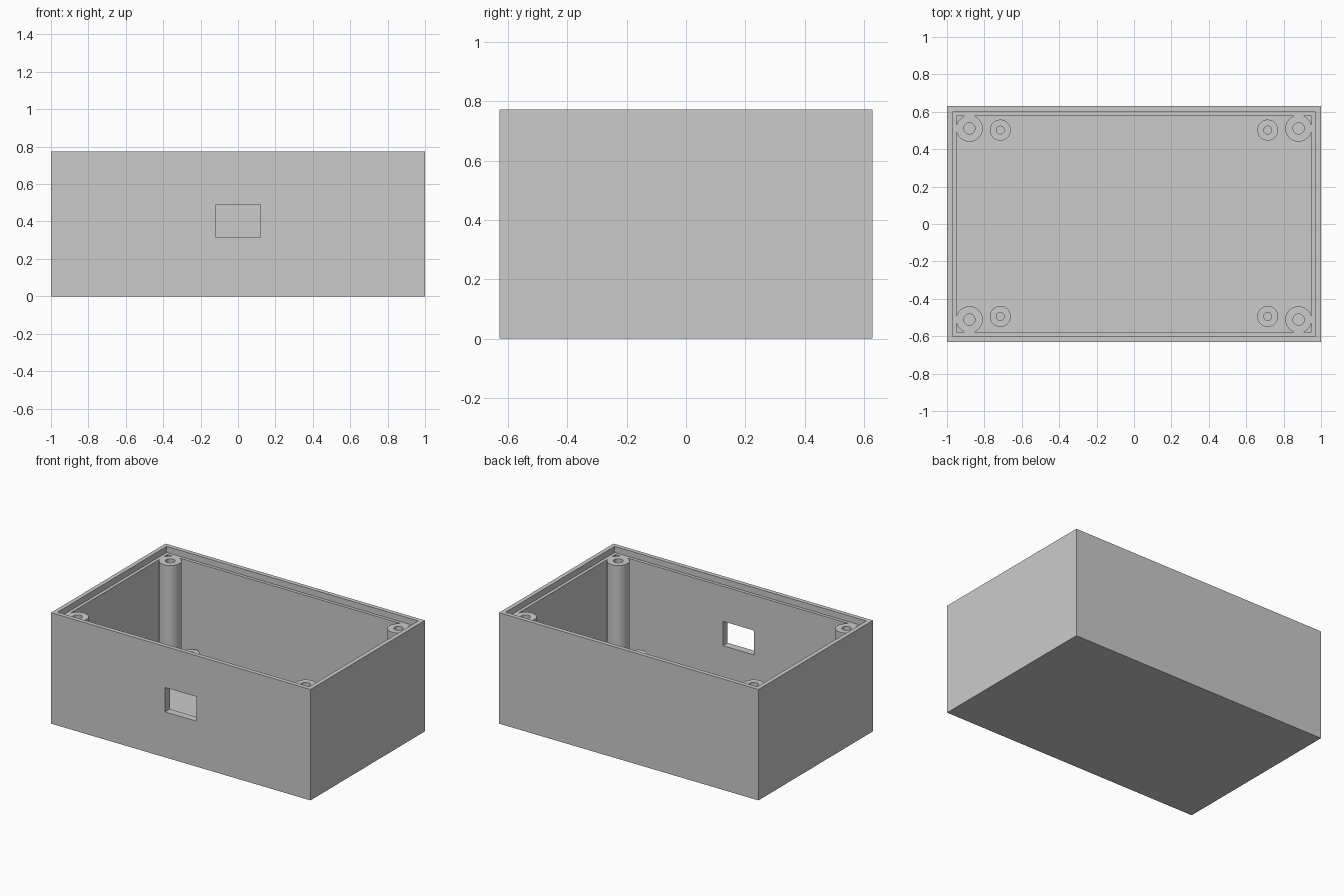
import bpy, bmesh, math

cube = bpy.data.objects.get("Cube")
if cube:
    bpy.data.objects.remove(cube, do_unlink=True)

HX, HY, HEIGHT = 1.0, 0.63, 0.773     # half sizes and height of the box
LIP, WALL = 0.03, 0.052               # rim thickness above and below the ledge
LEDGE, FLOOR = 0.731, 0.05            # heights of the ledge and the inner floor

grey = bpy.data.materials.new("light_grey")
grey.use_nodes = True
grey.diffuse_color = (0.6, 0.6, 0.6, 1)
grey.node_tree.nodes["Principled BSDF"].inputs["Base Color"].default_value = (0.6, 0.6, 0.6, 1)


def finish(name, bm):
    bmesh.ops.recalc_face_normals(bm, faces=bm.faces)
    mesh = bpy.data.meshes.new(name)
    bm.to_mesh(mesh)
    bm.free()
    mesh.materials.append(grey)
    obj = bpy.data.objects.new(name, mesh)
    bpy.context.collection.objects.link(obj)
    return obj


def bridge(bm, rings):
    for a, b in zip(rings, rings[1:]):
        n = len(a)
        for i in range(n):
            j = (i + 1) % n
            bm.faces.new((a[i], a[j], b[j], b[i]))


# Open box: rectangular loops run up the outside, over the rim and down inside
def enclosure():
    bm = bmesh.new()
    steps = [(0, 0), (0, HEIGHT), (LIP, HEIGHT), (LIP, LEDGE), (WALL, LEDGE), (WALL, FLOOR)]
    rings = [[bm.verts.new((sx * (HX - d), sy * (HY - d), z))
              for sx, sy in ((-1, -1), (1, -1), (1, 1), (-1, 1))] for d, z in steps]
    bridge(bm, rings)
    bm.faces.new(rings[0])
    bm.faces.new(rings[-1])
    return finish("enclosure", bm)


# Hollow round post with a blind screw hole
def post(name, x, y, radius, hole, top, segments=48):
    bm = bmesh.new()
    steps = [(radius, FLOOR - 0.01), (radius, top), (hole, top), (hole, FLOOR + 0.002)]
    angles = [2 * math.pi * i / segments for i in range(segments)]
    rings = [[bm.verts.new((x + r * math.cos(a), y + r * math.sin(a), z)) for a in angles]
             for r, z in steps]
    bridge(bm, rings)
    bm.faces.new(rings[0])
    bm.faces.new(rings[-1])
    obj = finish(name, bm)
    bpy.ops.object.select_all(action='DESELECT')
    obj.select_set(True)
    bpy.context.view_layer.objects.active = obj
    bpy.ops.object.shade_smooth_by_angle(angle=math.radians(30))


box = enclosure()

# Rectangular port through the front wall
bm = bmesh.new()
bmesh.ops.create_cube(bm, size=1)
for v in bm.verts:
    v.co = (v.co.x * 0.24, -HY + v.co.y * 0.2, 0.402 + v.co.z * 0.17)
cutter = finish("port_cutter", bm)
cutter.hide_render = True
cut = box.modifiers.new("port", 'BOOLEAN')
cut.operation = 'DIFFERENCE'
cut.solver = 'EXACT'
cut.object = cutter
bpy.ops.object.select_all(action='DESELECT')
box.select_set(True)
bpy.context.view_layer.objects.active = box
bpy.ops.object.modifier_apply(modifier=cut.name)
bpy.data.objects.remove(cutter, do_unlink=True)

# Tall lid posts in the corners and short board standoffs beside them
for sx, side in ((-1, "right"), (1, "left")):
    for sy, end in ((-1, "front"), (1, "back")):
        post(f"lid_post_{end}_{side}", sx * 0.88, sy * 0.511, 0.071, 0.03, LEDGE)
        post(f"standoff_{end}_{side}", sx * 0.715, sy * 0.498 + 0.004, 0.056, 0.021, 0.136)
